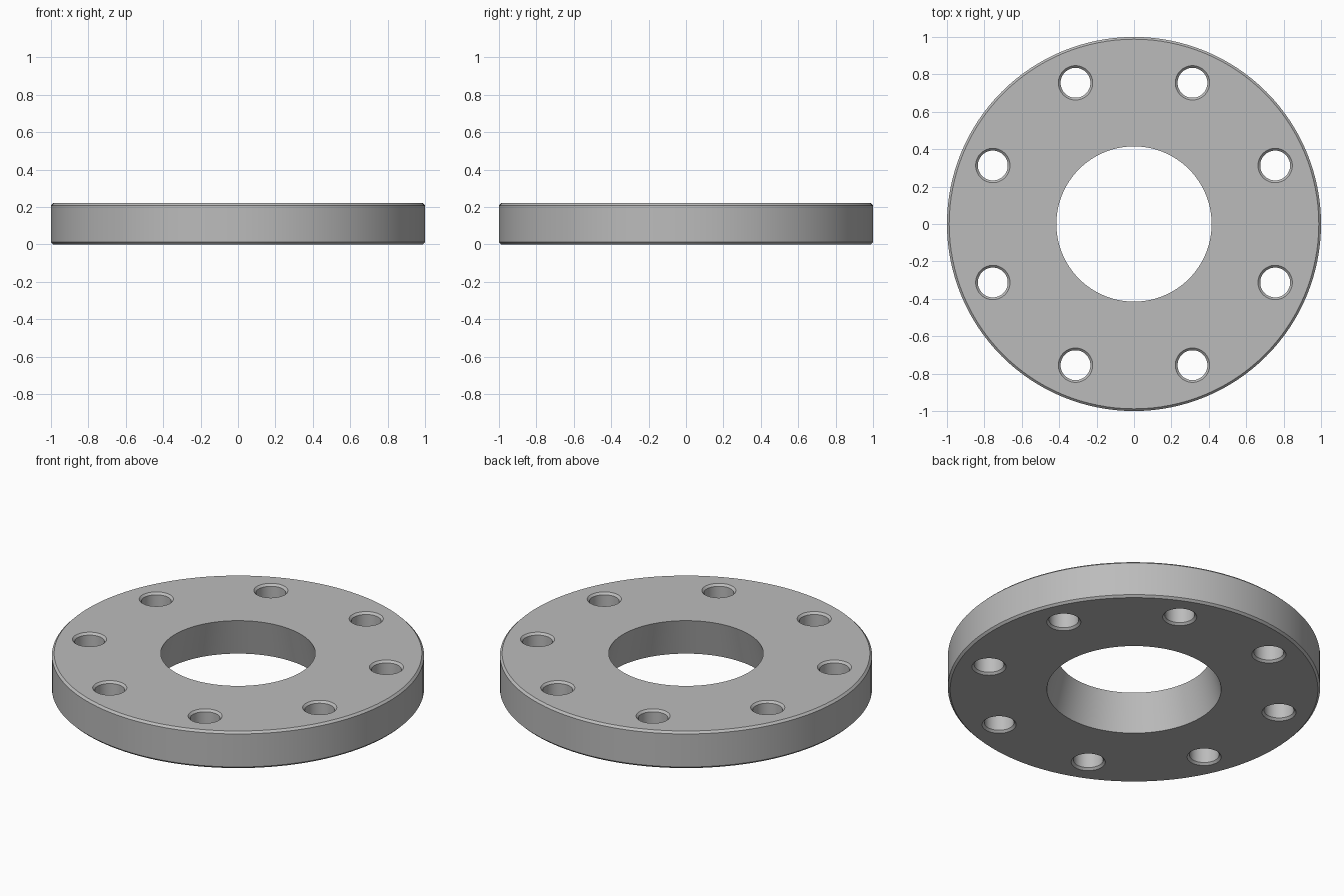
import bpy, bmesh, math
from mathutils import Matrix

cube = bpy.data.objects.get("Cube")
if cube:
    bpy.data.objects.remove(cube, do_unlink=True)

HEIGHT = 0.22
CHAMFER = 0.012
HOLE_COUNT = 8
HOLE_CIRCLE = 0.817
HOLE_RADIUS = 0.08

steel = bpy.data.materials.new("steel grey")
steel.use_nodes = True
grey = (0.5, 0.5, 0.5, 1)
steel.diffuse_color = grey
steel.node_tree.nodes["Principled BSDF"].inputs["Base Color"].default_value = grey


def lathe(bm, profile, segments, matrix=Matrix()):
    """Revolve a closed (radius, z) profile around z; zero radii become caps."""
    rings = []
    for r, z in profile:
        rings.append([bm.verts.new(matrix @ Matrix.Rotation(math.tau * i / segments, 4, "Z")
                                   @ Matrix.Translation((r, 0, z)).to_translation())
                      for i in range(segments)])
    return rings


def bridge(bm, a, b):
    n = len(a)
    for i in range(n):
        bm.faces.new((a[i], a[(i + 1) % n], b[(i + 1) % n], b[i]))


def make_object(name, bm):
    bmesh.ops.recalc_face_normals(bm, faces=bm.faces)
    mesh = bpy.data.meshes.new(name)
    bm.to_mesh(mesh)
    bm.free()
    mesh.materials.append(steel)
    obj = bpy.data.objects.new(name, mesh)
    bpy.context.collection.objects.link(obj)
    return obj


# Flange ring: chamfered rim and a bore that widens towards the bottom
bm = bmesh.new()
rings = lathe(bm, [(0.468, 0), (1 - CHAMFER, 0), (1, CHAMFER), (1, HEIGHT - CHAMFER),
                   (1 - CHAMFER, HEIGHT), (0.415, HEIGHT)], 128)
for k, ring in enumerate(rings):
    bridge(bm, ring, rings[(k + 1) % len(rings)])
flange = make_object("flange_ring", bm)

# Bolt hole cutters, flared at both ends to leave chamfered edges
flare = HOLE_RADIUS + 2 * CHAMFER
bm = bmesh.new()
for i in range(HOLE_COUNT):
    place = (Matrix.Rotation(math.tau * (i + 0.5) / HOLE_COUNT, 4, "Z")
             @ Matrix.Translation((HOLE_CIRCLE, 0, 0)))
    rings = lathe(bm, [(flare, -CHAMFER), (HOLE_RADIUS, CHAMFER),
                       (HOLE_RADIUS, HEIGHT - CHAMFER), (flare, HEIGHT + CHAMFER)], 40, place)
    for a, b in zip(rings, rings[1:]):
        bridge(bm, a, b)
    bm.faces.new(rings[0])
    bm.faces.new(rings[-1])
cutter = make_object("bolt_hole_cutter", bm)
cutter.hide_render = True

# Cut the holes, then discard the cutter
bpy.ops.object.select_all(action="DESELECT")
bpy.context.view_layer.objects.active = flange
flange.select_set(True)
cut = flange.modifiers.new("bolt_holes", "BOOLEAN")
cut.operation = "DIFFERENCE"
cut.solver = "EXACT"
cut.object = cutter
bpy.ops.object.modifier_apply(modifier=cut.name)
bpy.data.objects.remove(cutter, do_unlink=True)

bpy.ops.object.shade_smooth_by_angle(angle=math.radians(30))
